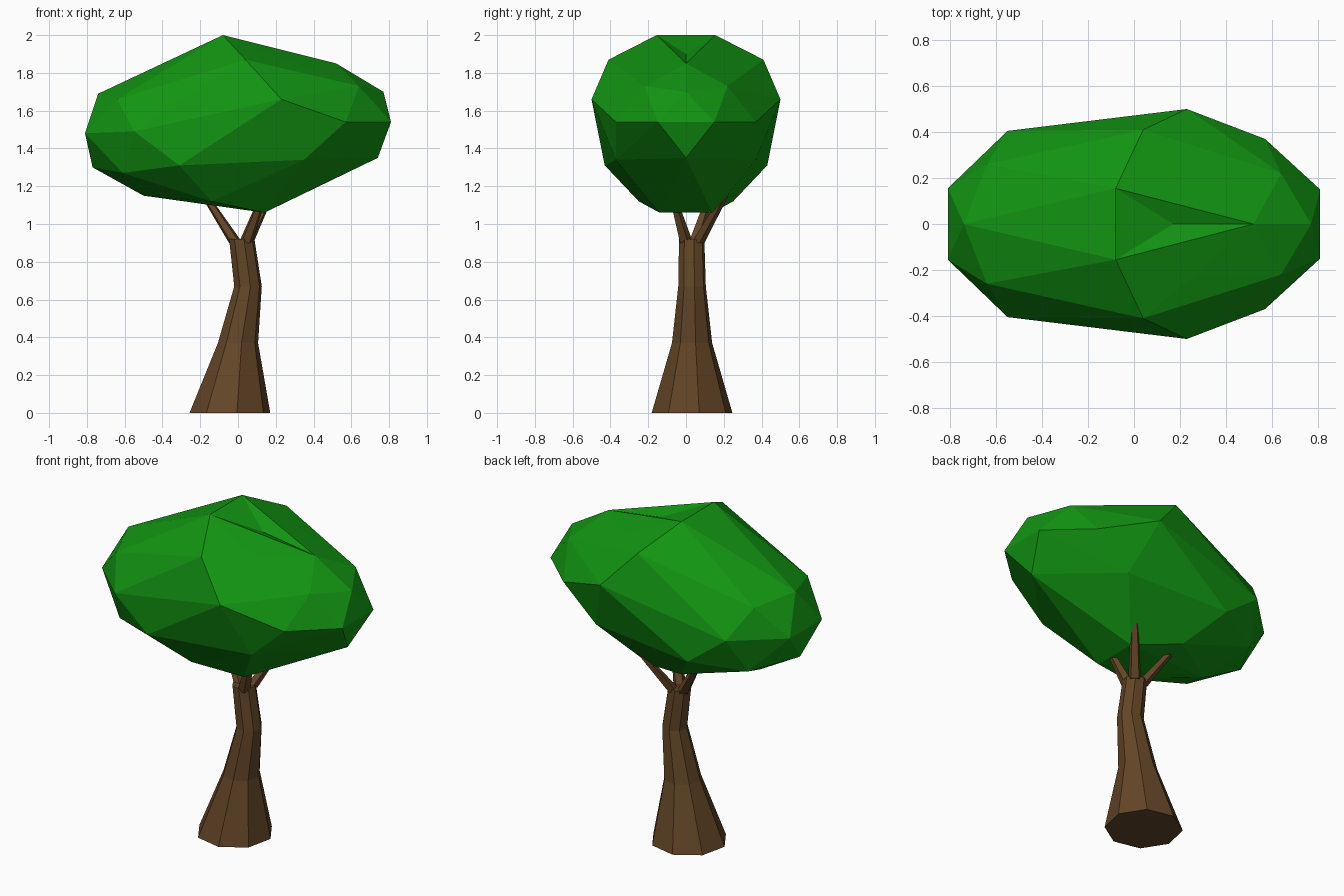
import bpy, bmesh, math
from mathutils import Vector

if "Cube" in bpy.data.objects:
    bpy.data.objects.remove(bpy.data.objects["Cube"])


def material(name, color):
    m = bpy.data.materials.new(name)
    m.diffuse_color = (*color, 1)
    m.use_nodes = True
    m.node_tree.nodes["Principled BSDF"].inputs["Base Color"].default_value = m.diffuse_color
    return m


leaf = material("leaf green", (0.006, 0.30, 0.006))
bark = material("bark brown", (0.125, 0.06, 0.02))


def finish(bm, name, mat):
    bmesh.ops.recalc_face_normals(bm, faces=bm.faces[:])
    me = bpy.data.meshes.new(name)
    bm.to_mesh(me)
    bm.free()
    me.materials.append(mat)
    ob = bpy.data.objects.new(name, me)
    bpy.context.collection.objects.link(ob)
    return ob


def tube(name, rings, sides, phase, mat):
    """Loft horizontal rings given as (x, y, z, radius)."""
    bm = bmesh.new()
    loops = []
    for x, y, z, r in rings:
        angles = [phase + 2 * math.pi * i / sides for i in range(sides)]
        loops.append([bm.verts.new((x + r * math.cos(a), y + r * math.sin(a), z)) for a in angles])
    for a, b in zip(loops, loops[1:]):
        for i in range(sides):
            j = (i + 1) % sides
            bm.faces.new((a[i], a[j], b[j], b[i]))
    bm.faces.new(loops[0])
    bm.faces.new(loops[-1])
    return finish(bm, name, mat)


# Trunk: flared octagon with a slight bend
tube("trunk", [(-0.043, 0.032, 0, 0.217), (0.0, 0.032, 0.37, 0.108),
               (0.053, 0.032, 0.67, 0.074), (0.02, 0.03, 0.92, 0.068)],
     8, math.radians(-35), bark)

# Three branches leaning out into the crown
for name, (x, y), (tx, ty, tz) in [("branch_left", (-0.012, 0.045), (-0.20, 0.14, 1.19)),
                                   ("branch_back", (0.045, 0.06), (0.19, 0.23, 1.20)),
                                   ("branch_front", (0.04, 0.0), (0.13, -0.07, 1.14))]:
    tube(name, [(x, y, 0.90, 0.038), (tx, ty, tz, 0.02)], 5, 0.3, bark)

# Crown: faceted hull mirrored in y; last value sinks the shallow valley on top
crown = [
    (-0.08, 0.155, 2.0, 0), (0.04, 0.41, 1.87, 0), (0.23, 0.50, 1.66, 0),
    (0.17, 0, 1.90, 0.05), (0.27, 0.22, 1.86, 0.03), (0.52, 0, 1.85, 0),
    (0.77, 0, 1.70, 0), (0.64, 0.22, 1.73, 0), (0.81, 0.15, 1.54, 0),
    (0.57, 0.37, 1.54, 0), (0.74, 0, 1.35, 0), (0.35, 0.37, 1.34, 0),
    (0.14, 0.14, 1.06, 0), (-0.14, 0.25, 1.12, 0), (-0.50, 0, 1.15, 0),
    (-0.31, 0.43, 1.31, 0), (-0.61, 0.27, 1.27, 0), (-0.77, 0, 1.30, 0),
    (-0.81, 0.155, 1.48, 0), (-0.55, 0.405, 1.49, 0), (-0.64, 0.26, 1.66, 0),
    (-0.74, 0, 1.69, 0),
]
bm = bmesh.new()
sink = []
for x, y, z, d in crown:
    for s in ((1, -1) if y else (1,)):
        sink.append((bm.verts.new((x, s * y, z + d)), d))
bmesh.ops.convex_hull(bm, input=bm.verts[:])
for v, d in sink:
    if v.is_valid:
        v.co.z -= d
loose = [v for v in bm.verts if not v.link_faces]
bmesh.ops.delete(bm, geom=loose, context='VERTS')
finish(bm, "crown", leaf)
